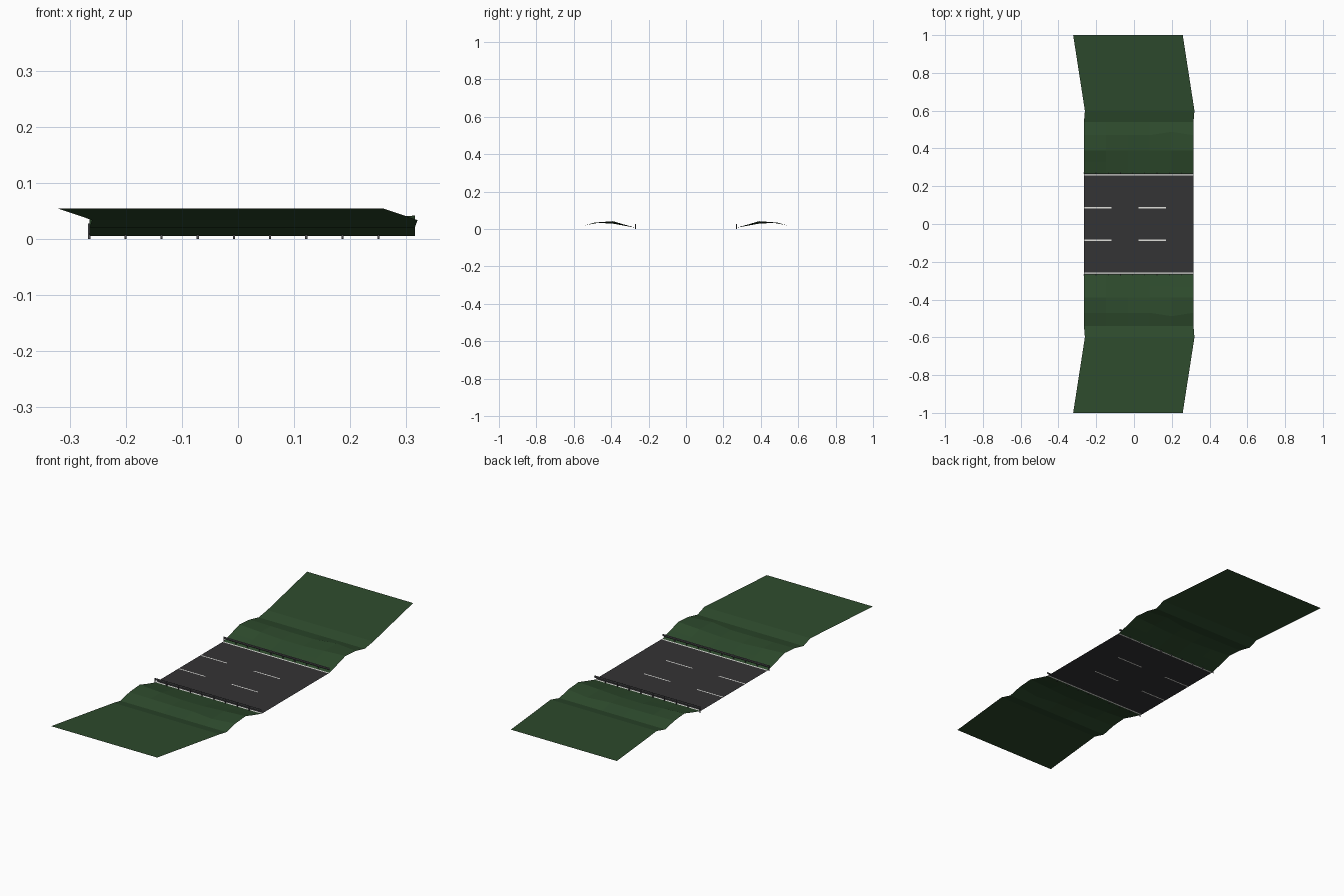
import bpy
import bmesh

cube = bpy.data.objects.get("Cube")
if cube:
    bpy.data.objects.remove(cube, do_unlink=True)

X0, X1 = -0.265, 0.315      # tile ends along the road
ROAD_Z = 0.006


def material(name, rgb):
    m = bpy.data.materials.new(name)
    m.use_nodes = True
    m.diffuse_color = (*rgb, 1)
    m.node_tree.nodes["Principled BSDF"].inputs["Base Color"].default_value = (*rgb, 1)
    return m


grass = material("grass green", (0.027, 0.07, 0.026))
asphalt = material("asphalt grey", (0.034, 0.033, 0.035))
paint = material("road paint white", (0.75, 0.75, 0.72))
steel = material("rail grey", (0.09, 0.09, 0.095))


def finish(bm, name, *mats):
    mesh = bpy.data.meshes.new(name)
    bm.to_mesh(mesh)
    bm.free()
    for m in mats:
        mesh.materials.append(m)
    obj = bpy.data.objects.new(name, mesh)
    bpy.context.collection.objects.link(obj)
    return obj


def sheet(bm, rows):
    """Bridge rows of points into an upward facing sheet of quads."""
    grid = [[bm.verts.new(p) for p in row] for row in rows]
    for a, b in zip(grid, grid[1:]):
        for i in range(len(a) - 1):
            bm.faces.new((a[i], a[i + 1], b[i + 1], b[i]))
    bm.normal_update()
    for f in bm.faces:
        if f.normal.z < 0:
            f.normal_flip()


# Road: lane dashes and edge lines are cut into the surface
bm = bmesh.new()
xs = (X0, -0.12, 0.025, 0.17, X1)
half = (0.083, 0.089, 0.257, 0.265)
ys = [-y for y in reversed(half)] + list(half)
sheet(bm, [[(x, y, ROAD_Z) for x in xs] for y in ys])
for f in bm.faces:
    c = f.calc_center_median()
    dash = 0.083 < abs(c.y) < 0.089 and (c.x < -0.12 or 0.025 < c.x < 0.17)
    f.material_index = int(dash or abs(c.y) > 0.257)
finish(bm, "road", asphalt, paint)

# Verges: y, z at the tile ends, z in the middle, sideways shift
profile = (
    (0.265, 0.006, 0.006, 0.0),
    (0.33, 0.024, 0.018, 0.0),
    (0.39, 0.042, 0.029, 0.0),
    (0.47, 0.036, 0.033, 0.0),
    (0.54, 0.02, 0.02, 0.0),
    (0.60, 0.034, 0.034, 0.005),
    (1.0, 0.055, 0.055, -0.057),
)
for name, side in (("front_verge", -1), ("back_verge", 1)):
    bm = bmesh.new()
    rows = []
    for y, z_end, z_mid, shift in profile:
        row = []
        for i in range(6):
            x = X0 + (X1 - X0) * i / 5
            z = z_end if i in (0, 5) else z_mid if i in (2, 3) else (z_end + z_mid) / 2
            bulge = 0.018 if y == 0.47 and i == 4 else 0
            row.append((x + shift, side * (y + bulge), z))
        rows.append(row)
    sheet(bm, rows)
    finish(bm, name, grass)


def box(bm, lo, hi):
    verts = bmesh.ops.create_cube(bm, size=1)["verts"]
    for v in verts:
        v.co = [(a + b) / 2 + c * (b - a) for a, b, c in zip(lo, hi, v.co)]


# Crash barriers: posts on the verge side, ribbed rail facing the road
for name, side in (("front_barrier", -1), ("back_barrier", 1)):
    bm = bmesh.new()
    for i in range(9):
        x = X0 + (X1 - X0) * i / 9
        y = side * 0.27
        box(bm, (x - 0.002, y - 0.0015, 0), (x + 0.002, y + 0.0015, 0.028))
    rail = ((0.268, 0.018), (0.266, 0.02), (0.266, 0.022), (0.268, 0.0235),
            (0.266, 0.025), (0.266, 0.027), (0.268, 0.029))
    rows = [[(x, side * y, z) for x in (X0, X1)] for y, z in rail]
    sheet(bm, rows)
    finish(bm, name, steel)
